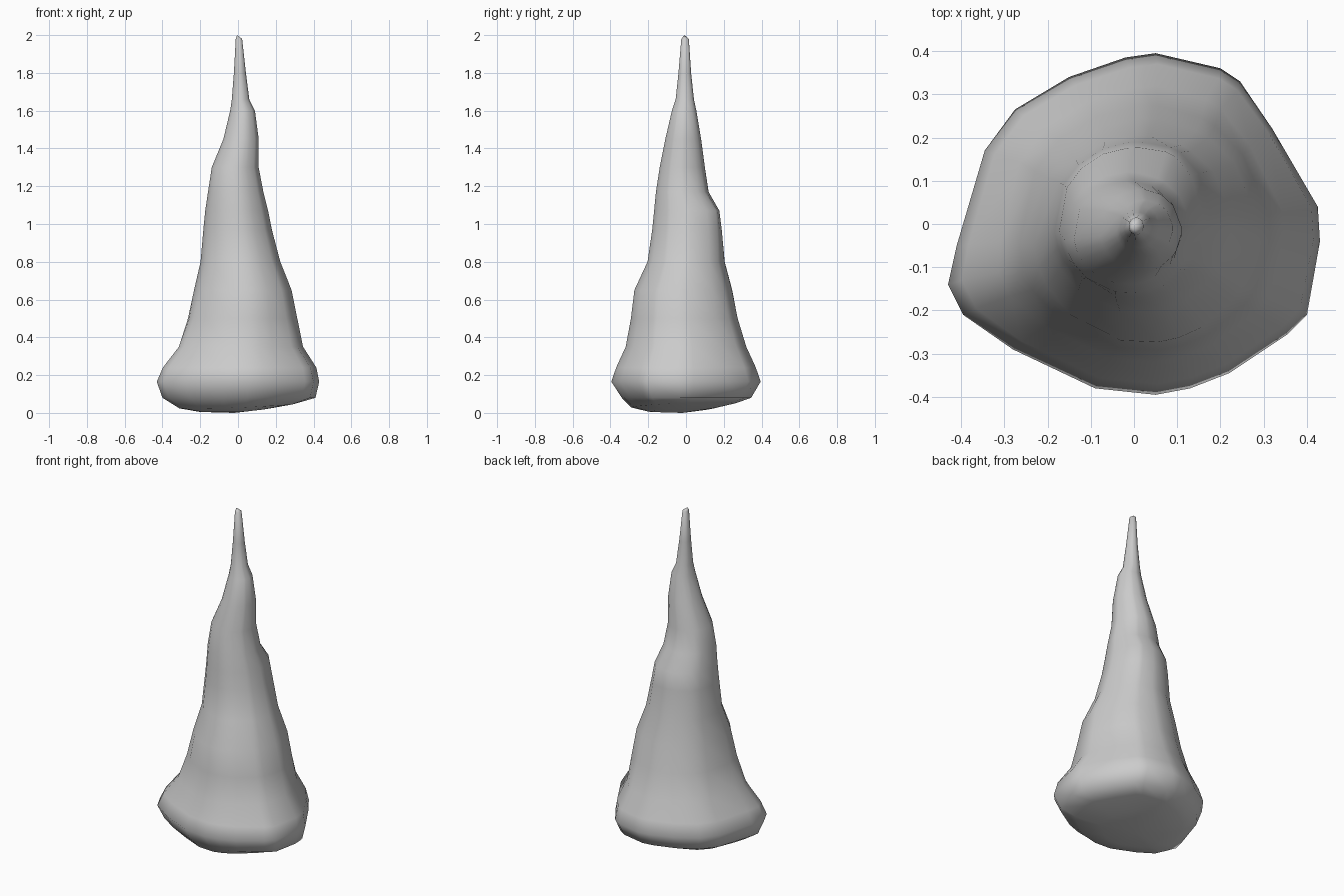
import bpy, bmesh, math

# Each ring: z, x min, x max, y min, y max
RINGS = [
    (0.015, -0.20, 0.16, -0.19, 0.16),
    (0.04, -0.31, 0.31, -0.29, 0.27),
    (0.08, -0.40, 0.41, -0.34, 0.345),
    (0.165, -0.43, 0.43, -0.395, 0.395),
    (0.24, -0.40, 0.415, -0.37, 0.37),
    (0.35, -0.32, 0.345, -0.32, 0.32),
    (0.50, -0.27, 0.315, -0.293, 0.275),
    (0.65, -0.235, 0.285, -0.275, 0.245),
    (0.80, -0.20, 0.225, -0.205, 0.205),
    (0.97, -0.185, 0.18, -0.18, 0.188),
    (1.07, -0.175, 0.16, -0.17, 0.175),
    (1.17, -0.16, 0.135, -0.16, 0.12),
    (1.30, -0.14, 0.11, -0.14, 0.10),
    (1.45, -0.078, 0.11, -0.11, 0.08),
    (1.60, -0.042, 0.09, -0.075, 0.055),
    (1.66, -0.033, 0.06, -0.055, 0.042),
    (1.80, -0.022, 0.042, -0.04, 0.027),
    (1.98, -0.012, 0.022, -0.025, 0.015),
]

# Uneven outline of the foot
OUTLINE = [
    (0.05, 0.395), (0.20, 0.36), (0.245, 0.33), (0.32, 0.22), (0.425, 0.04),
    (0.43, -0.04), (0.40, -0.21), (0.355, -0.255), (0.22, -0.345), (0.13, -0.38),
    (0.05, -0.395), (-0.09, -0.38), (-0.28, -0.29), (-0.395, -0.21), (-0.43, -0.14),
    (-0.41, -0.05), (-0.345, 0.17), (-0.275, 0.265), (-0.15, 0.34), (-0.02, 0.385),
]


def ring_points(z, x0, x1, y0, y1):
    """Outline fitted to the ring's extents, rounder with height."""
    round_amt = min(1, max(0, (z - 0.2) / 0.4))
    pts = []
    for px, py in OUTLINE:
        nx, ny = px / 0.43, py / 0.395
        a = math.atan2(ny, nx)
        nx += (math.cos(a) - nx) * round_amt
        ny += (math.sin(a) - ny) * round_amt
        # shoulder lump on the back right
        lump = 1 + 0.1 * math.exp(-((z - 1.03) / 0.09) ** 2 - ((a - 0.95) / 0.4) ** 2)
        x = (x0 + x1) / 2 + nx * (x1 - x0) / 2 * lump
        y = (y0 + y1) / 2 + ny * (y1 - y0) / 2 * lump
        # the foot's underside lifts towards the outer right and back
        dz = 0.012 * (nx + ny) if z < 0.05 else 0
        pts.append((x, y, max(0.005, z + dz)))
    return pts


# Tapering spike skinned over the rings
bm = bmesh.new()
rings = [[bm.verts.new(p) for p in ring_points(*r)] for r in RINGS]
n = len(OUTLINE)
for lo, hi in zip(rings, rings[1:]):
    for i in range(n):
        j = (i + 1) % n
        bm.faces.new((lo[i], lo[j], hi[j], hi[i]))
for ring, centre in ((rings[0], (-0.02, -0.02, 0)), (rings[-1], (-0.005, -0.008, 2.0))):
    c = bm.verts.new(centre)
    for i in range(n):
        bm.faces.new((ring[i], ring[(i + 1) % n], c))
bmesh.ops.recalc_face_normals(bm, faces=bm.faces)
for f in bm.faces:
    f.smooth = True

mesh = bpy.data.meshes.new("rock_spike")
bm.to_mesh(mesh)
bm.free()
spike = bpy.data.objects.new("rock_spike", mesh)
bpy.context.collection.objects.link(spike)
